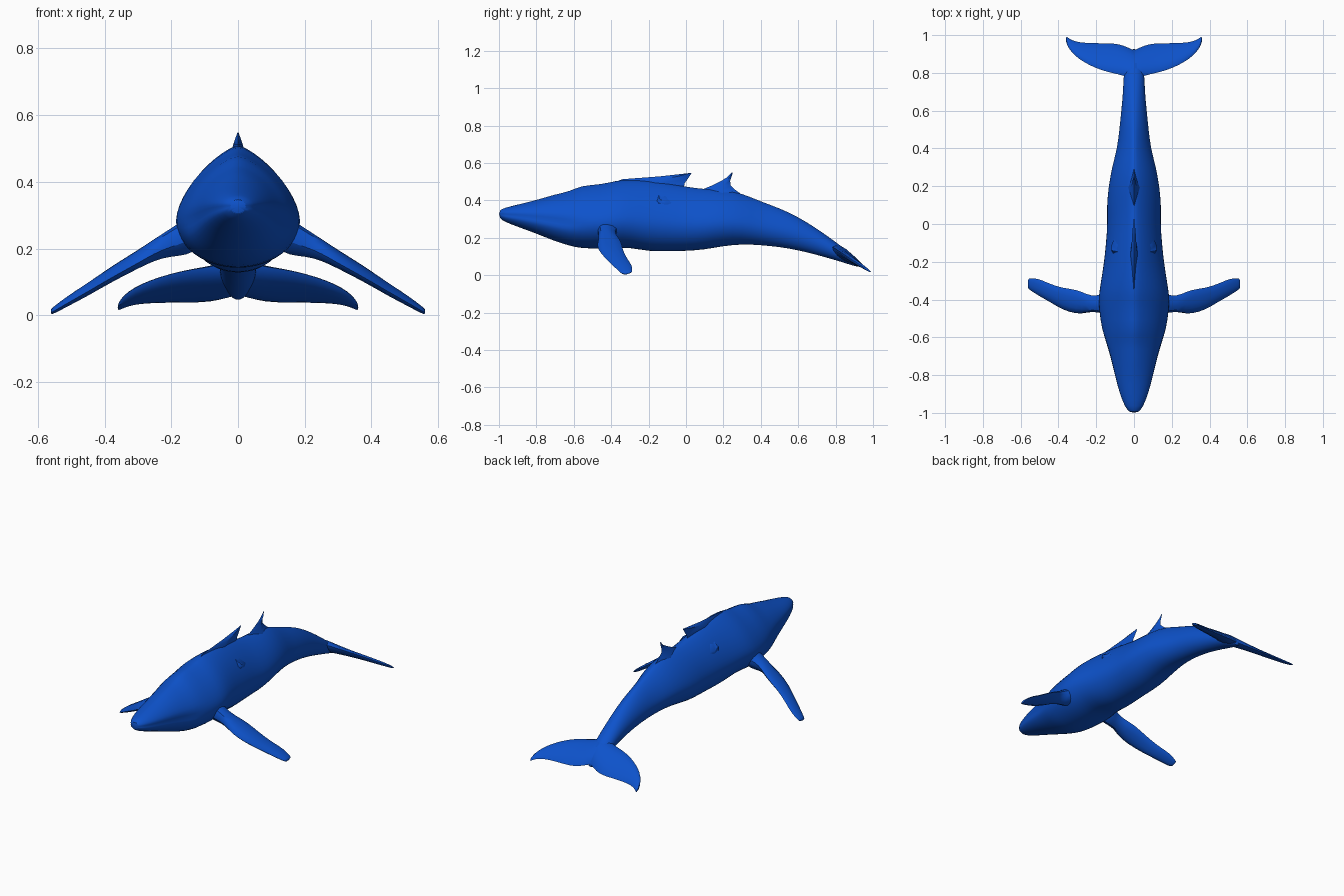
import bpy, bmesh, math
from mathutils import Vector

if "Cube" in bpy.data.objects:
    bpy.data.objects.remove(bpy.data.objects["Cube"])

blue = bpy.data.materials.new("ocean blue")
blue.diffuse_color = (0.004, 0.085, 0.6, 1)
blue.use_nodes = True
blue.node_tree.nodes["Principled BSDF"].inputs["Base Color"].default_value = blue.diffuse_color


def loft(name, rings, levels=1):
    """Skin a list of equal closed rings, cap both ends and smooth."""
    bm = bmesh.new()
    vs = [[bm.verts.new(p) for p in r] for r in rings]
    n = len(vs[0])
    for a, b in zip(vs, vs[1:]):
        for i in range(n):
            bm.faces.new((a[i], a[(i + 1) % n], b[(i + 1) % n], b[i]))
    bm.faces.new(vs[0])
    bm.faces.new(vs[-1][::-1])
    bmesh.ops.recalc_face_normals(bm, faces=bm.faces)
    me = bpy.data.meshes.new(name)
    bm.to_mesh(me)
    bm.free()
    me.materials.append(blue)
    ob = bpy.data.objects.new(name, me)
    bpy.context.collection.objects.link(ob)
    if levels:
        sub = ob.modifiers.new("smooth", 'SUBSURF')
        sub.levels = sub.render_levels = levels
    bpy.ops.object.select_all(action='DESELECT')
    ob.select_set(True)
    bpy.context.view_layer.objects.active = ob
    bpy.ops.object.shade_smooth_by_angle(angle=math.radians(50))
    return ob


def mirror(ob):
    ob.modifiers.new("mirror", 'MIRROR')


def blade(front, back, thick):
    """Lens-shaped ring, slightly oversized to allow for smoothing."""
    f, b = Vector(front), Vector(back)
    chord = b - f
    f, b = f - chord * .08, b + chord * .1
    chord = b - f
    up = Vector((0, -chord.z, chord.y)).normalized() * thick * .6
    return [f, f + chord * .28 + up, f + chord * .65 + up * .75, b,
            f + chord * .65 - up * .75, f + chord * .28 - up]


# Body: stations of (y, bottom, top, half width)
stations = [
    (-1.0, .305, .348, .024), (-.97, .285, .36, .05), (-.9, .258, .378, .08),
    (-.8, .222, .402, .108), (-.7, .18, .434, .132), (-.62, .155, .45, .16),
    (-.56, .142, .483, .172), (-.45, .14, .487, .188), (-.38, .143, .508, .19),
    (-.3, .147, .512, .176), (-.2, .125, .508, .16), (-.1, .127, .495, .15),
    (0, .128, .475, .142), (.1, .135, .462, .146), (.2, .155, .458, .136),
    (.3, .165, .44, .118), (.4, .16, .395, .09), (.5, .15, .36, .078),
    (.6, .133, .312, .068), (.7, .108, .25, .058), (.8, .08, .178, .055),
    (.87, .058, .125, .045), (.93, .04, .062, .015)]
rings = []
N = 24
for y, lo, hi, w in stations:
    # peaked back along the trunk, rounder on the snout and the tail stem
    k = max(0, min(1, (y + .95) / .4, (.75 - y) / .35))
    mid = lo + (hi - lo) * (.5 - .1 * k)
    px, pz = 1 + .45 * k, 1 + .25 * k
    ring = []
    for i in range(N):
        a = 2 * math.pi * i / N
        c, s = math.cos(a), math.sin(a)
        x = w * math.copysign(abs(c) ** (px if s > 0 else 1), c)
        z = mid + (s ** pz * (hi - mid) if s > 0 else s * (mid - lo))
        # crease of the mouth along the head
        if y < -.6 and i in (0, N // 2):
            x *= .9
        ring.append((x, y, z))
    rings.append(ring)
loft("body", rings)

# Flippers: (leading point, trailing point, thickness)
flipper = [
    ((.10, -.48, .25), (.10, -.34, .28), .12),
    ((.16, -.475, .215), (.16, -.36, .26), .11),
    ((.20, -.465, .205), (.20, -.38, .24), .085),
    ((.25, -.472, .185), (.25, -.37, .215), .062),
    ((.30, -.482, .155), (.30, -.342, .185), .05),
    ((.38, -.458, .112), (.38, -.335, .138), .043),
    ((.45, -.412, .07), (.45, -.312, .088), .036),
    ((.51, -.38, .037), (.51, -.283, .052), .03),
    ((.555, -.348, .01), (.555, -.285, .018), .02),
    ((.562, -.342, .008), (.562, -.29, .014), .014)]
mirror(loft("flipper", [blade(*r) for r in flipper]))

# Tail flukes, lying in a plane that slopes down to the rear
fluke = [(-.025, .76, .915, .06), (0, .76, .925, .06), (.03, .772, .94, .055),
         (.08, .787, .96, .045), (.14, .80, .963, .036), (.2, .82, .962, .03),
         (.26, .85, .963, .026), (.31, .885, .968, .022),
         (.345, .925, .983, .016), (.362, .965, 1.0, .01)]


def slope(y):
    return .147 - (y - .79) * .655


mirror(loft("tail_fluke", [blade((x, a, slope(a)), (x, b, slope(b)), t)
                           for x, a, b, t in fluke]))


# Upright fins on the back: rows of (z, front y, rear y, half thickness)
def upright(name, rows, levels=1):
    rings = []
    for z, a, b, t in rows:
        m = a + (b - a) * .6
        rings.append([(0, a, z), (t, m, z), (0, b, z), (-t, m, z)])
    return loft(name, rings, levels)


upright("back_ridge", [(.44, -.42, -.015, .035), (.49, -.40, -.008, .02),
                       (.513, -.34, .008, .014), (.528, -.14, .018, .009),
                       (.546, .02, .03, .002)], 0)
upright("dorsal_fin", [(.43, .03, .30, .035), (.455, .08, .265, .024),
                       (.48, .14, .238, .015), (.505, .19, .236, .01),
                       (.525, .222, .243, .006), (.548, .243, .25, .002)], 0)

# Small backward-pointing fins on the flanks
flank = [((.06, -.17, .405), (.10, -.17, .375), .03),
         ((.07, -.15, .43), (.12, -.14, .395), .02),
         ((.08, -.11, .42), (.118, -.11, .385), .016),
         ((.09, -.06, .39), (.10, -.06, .38), .006)]
side_rings = []
for p, q, t in flank:
    p, q = Vector(p), Vector(q)
    h = Vector((0, 0, t / 2))
    side_rings.append([p + h, q + h, q - h, p - h])
mirror(loft("flank_fin", side_rings, 0))
